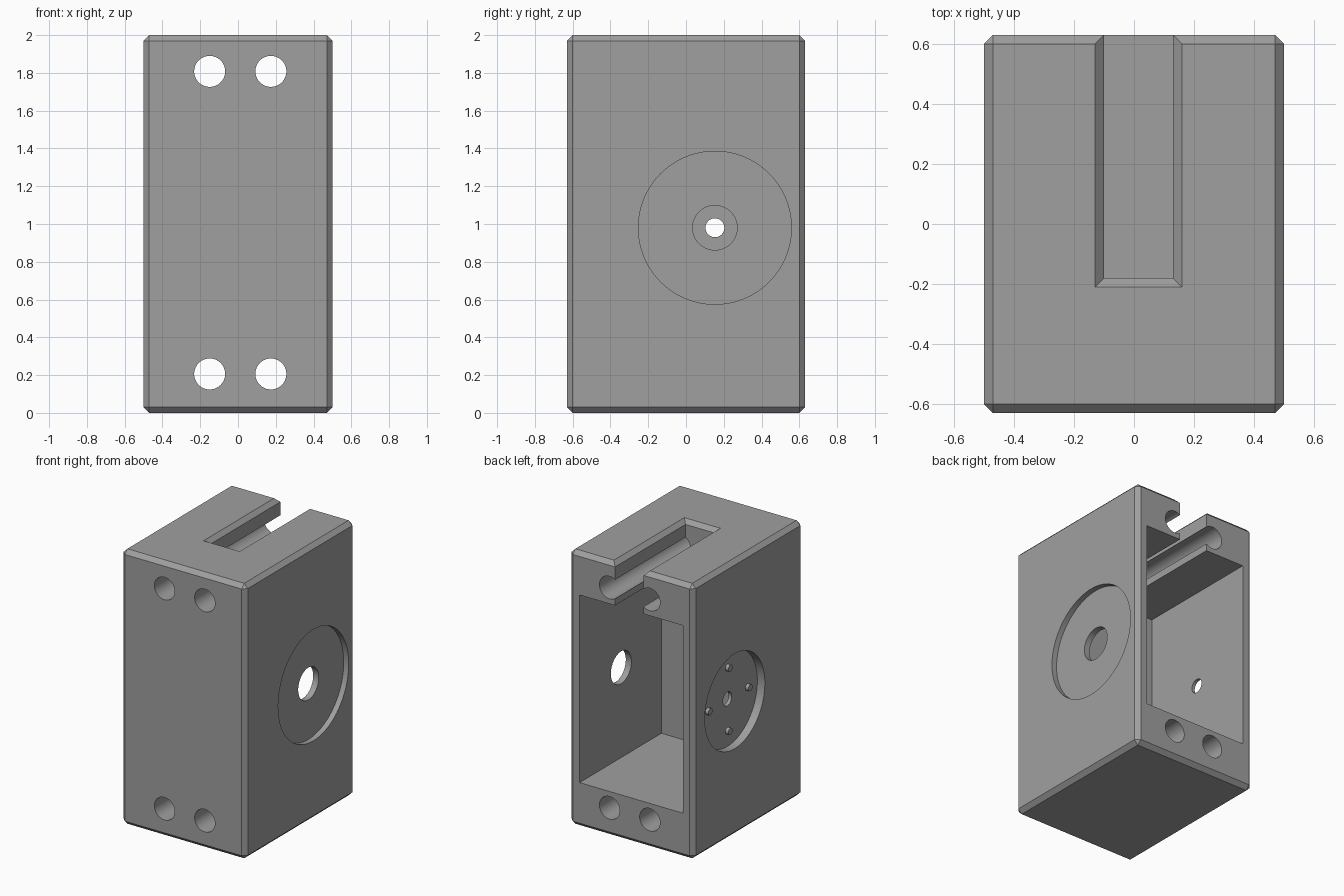
import bpy, bmesh, math
from mathutils import Matrix

if "Cube" in bpy.data.objects:
    bpy.data.objects.remove(bpy.data.objects["Cube"])

grey = bpy.data.materials.new("plain grey")
grey.diffuse_color = (0.35, 0.35, 0.35, 1)
grey.use_nodes = True
grey.node_tree.nodes["Principled BSDF"].inputs["Base Color"].default_value = grey.diffuse_color


def finish(bm, name):
    bmesh.ops.recalc_face_normals(bm, faces=bm.faces)
    mesh = bpy.data.meshes.new(name)
    bm.to_mesh(mesh)
    bm.free()
    mesh.materials.append(grey)
    obj = bpy.data.objects.new(name, mesh)
    bpy.context.collection.objects.link(obj)
    return obj


def box(name, lo, hi, chamfer=0):
    bm = bmesh.new()
    bmesh.ops.create_cube(bm, size=1)
    for v in bm.verts:
        v.co = [lo[i] + (v.co[i] + 0.5) * (hi[i] - lo[i]) for i in range(3)]
    if chamfer:
        bmesh.ops.bevel(bm, geom=bm.edges[:], offset=chamfer, segments=1, affect='EDGES')
    return finish(bm, name)


def rod(name, axis, start, end, a, b, radius, sides=64):
    """Cylinder from start to end along x (a=y, b=z) or along y (a=x, b=z)."""
    mid = (start + end) / 2
    if axis == 'X':
        m = Matrix.Translation((mid, a, b)) @ Matrix.Rotation(math.pi / 2, 4, 'Y')
    else:
        m = Matrix.Translation((a, mid, b)) @ Matrix.Rotation(math.pi / 2, 4, 'X')
    bm = bmesh.new()
    bmesh.ops.create_cone(bm, cap_ends=True, segments=sides, radius1=radius,
                          radius2=radius, depth=abs(end - start), matrix=m)
    return finish(bm, name)


def slot_cutter():
    # straight slot whose top rim flares out into a chamfer
    bm = bmesh.new()
    rings = []
    for z, g in ((1.5, 0), (1.97, 0), (2.03, 0.06)):
        rings.append([bm.verts.new(c) for c in (
            (-0.10 - g, -0.18 - g, z), (0.13 + g, -0.18 - g, z),
            (0.13 + g, 0.9, z), (-0.10 - g, 0.9, z))])
    for low, high in zip(rings, rings[1:]):
        for i in range(4):
            j = (i + 1) % 4
            bm.faces.new((low[i], low[j], high[j], high[i]))
    bm.faces.new(rings[0])
    bm.faces.new(rings[-1])
    return finish(bm, "slot_cutter")


# Chamfered housing block
housing = box("housing", (-0.5, -0.63, 0), (0.5, 0.63, 2), 0.03)

HUB_Y, HUB_Z = 0.153, 0.98
cutters = [
    box("cavity_cutter", (-0.415, -0.31, 0.325), (0.415, 0.9, 1.69)),
    slot_cutter(),
    # round recesses and shaft holes in the two side walls
    rod("right_recess_cutter", 'X', 0.46, 0.7, HUB_Y, HUB_Z, 0.405, 96),
    rod("left_recess_cutter", 'X', -0.7, -0.44, HUB_Y, HUB_Z, 0.345, 96),
    rod("right_shaft_cutter", 'X', 0.2, 0.6, HUB_Y, HUB_Z, 0.118),
    rod("left_shaft_cutter", 'X', -0.6, -0.2, HUB_Y, HUB_Z, 0.05),
]
# Four mounting holes running front to back
for x in (-0.15, 0.174):
    for z in (0.206, 1.808):
        cutters.append(rod("mount_cutter", 'Y', -0.8, 0.8, x, z, 0.082))

bpy.context.view_layer.objects.active = housing
for cutter in cutters:
    mod = housing.modifiers.new("cut", 'BOOLEAN')
    mod.operation = 'DIFFERENCE'
    mod.solver = 'EXACT'
    mod.object = cutter
    bpy.ops.object.modifier_apply(modifier=mod.name)
    bpy.data.objects.remove(cutter)

# Small locating pegs on the floor of the left recess
parts = [housing]
for i in range(4):
    t = i * math.pi / 2
    parts.append(rod("locating_peg", 'X', -0.465, -0.43, HUB_Y + 0.23 * math.cos(t),
                     HUB_Z + 0.23 * math.sin(t), 0.024, 24))

bpy.ops.object.select_all(action='DESELECT')
for part in parts:
    part.select_set(True)
bpy.ops.object.shade_smooth_by_angle(angle=math.radians(30))
